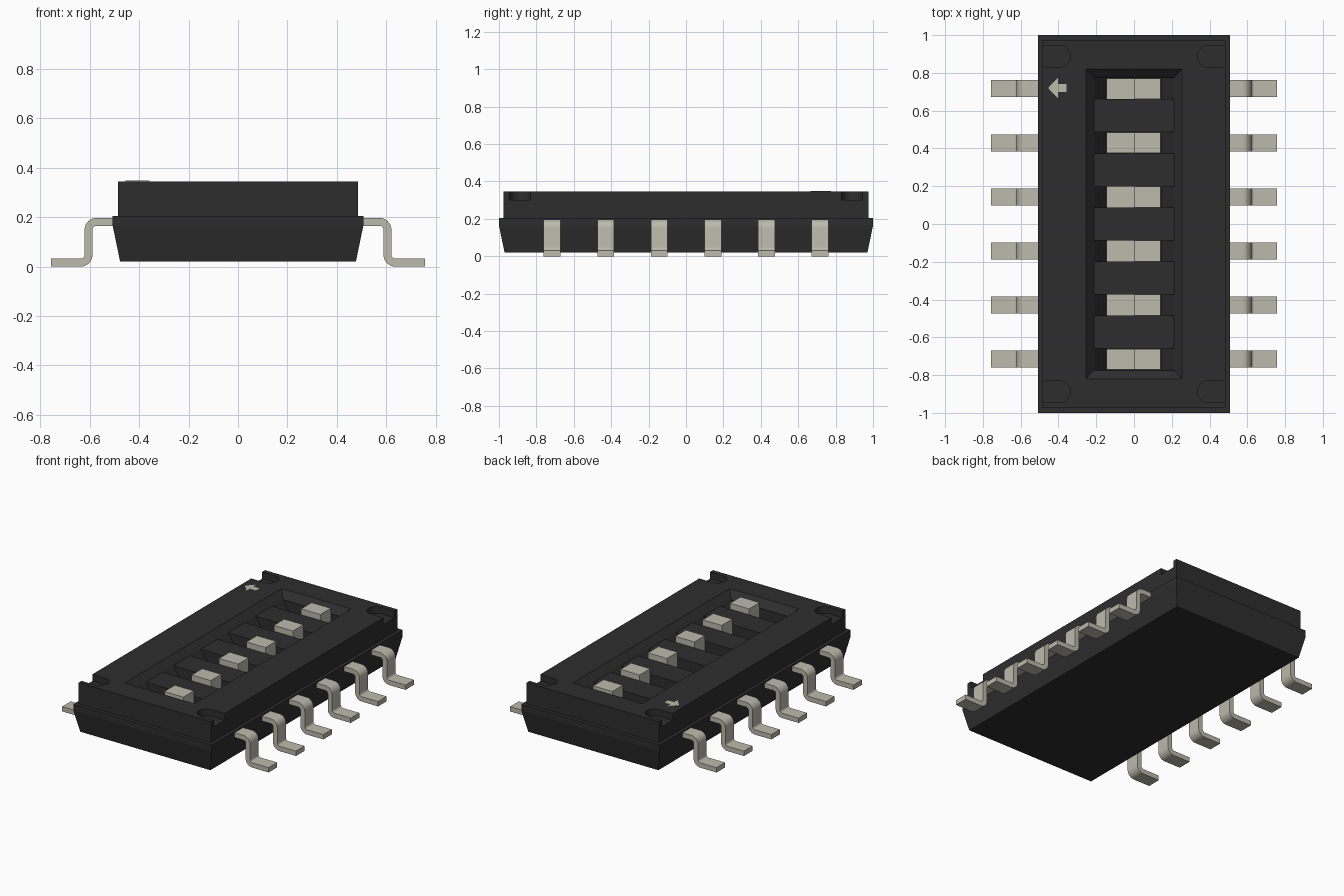
import bpy, bmesh, math
from mathutils import Vector

if "Cube" in bpy.data.objects:
    bpy.data.objects.remove(bpy.data.objects["Cube"], do_unlink=True)


def material(name, rgb):
    m = bpy.data.materials.new(name)
    m.use_nodes = True
    col = (*rgb, 1)
    m.diffuse_color = col
    bsdf = m.node_tree.nodes["Principled BSDF"]
    bsdf.inputs["Base Color"].default_value = col
    bsdf.inputs["Roughness"].default_value = 0.6
    return m


BLACK = material("black_plastic", (0.027, 0.027, 0.027))
METAL = material("pale_metal", (0.50, 0.495, 0.42))


def finish(name, bm, mat):
    bmesh.ops.recalc_face_normals(bm, faces=bm.faces)
    me = bpy.data.meshes.new(name)
    bm.to_mesh(me)
    bm.free()
    me.materials.append(mat)
    ob = bpy.data.objects.new(name, me)
    bpy.context.collection.objects.link(ob)
    return ob


def loft(name, rings, mat, cx=0, cy=0):
    """Stack of rectangles given as (half x, half y, z)."""
    bm = bmesh.new()
    loops = [[bm.verts.new((cx + sx * hx, cy + sy * hy, z))
              for sx, sy in ((-1, -1), (1, -1), (1, 1), (-1, 1))]
             for hx, hy, z in rings]
    bm.faces.new(loops[0])
    bm.faces.new(loops[-1])
    for a, b in zip(loops, loops[1:]):
        for i in range(4):
            j = (i + 1) % 4
            bm.faces.new((a[i], a[j], b[j], b[i]))
    return finish(name, bm, mat)


def prism(name, points, push, mat):
    """Flat outline of 3D points pushed along a vector."""
    bm = bmesh.new()
    face = bm.faces.new([bm.verts.new(p) for p in points])
    new = bmesh.ops.extrude_face_region(bm, geom=[face])["geom"]
    bmesh.ops.translate(bm, vec=push, verts=[v for v in new if isinstance(v, bmesh.types.BMVert)])
    return finish(name, bm, mat)


def cut(target, cutter):
    mod = target.modifiers.new("cut", "BOOLEAN")
    mod.operation, mod.solver, mod.object = "DIFFERENCE", "EXACT", cutter
    deps = bpy.context.evaluated_depsgraph_get()
    mesh = bpy.data.meshes.new_from_object(target.evaluated_get(deps))
    target.modifiers.remove(mod)
    target.data = mesh
    bpy.data.objects.remove(cutter, do_unlink=True)


TOP, LEDGE = 0.345, 0.30
rows = [-0.716 + 0.2865 * i for i in range(6)]

# Housing: tapered base with a stepped-in upper block
housing = loft("housing", [(0.477, 0.97, 0.02), (0.507, 1.0, 0.165), (0.507, 1.0, 0.205),
                           (0.485, 0.975, 0.205), (0.485, 0.975, TOP)], BLACK)

# Bevelled recess, then a sloping slot for each switch
cut(housing, loft("recess_cutter", [(0.213, 0.775, LEDGE), (0.265, 0.831, TOP + 0.011)], BLACK))
for y in rows:
    cut(housing, loft("slot_cutter", [(0.145, 0.056, 0.20), (0.213, 0.056, LEDGE),
                                      (0.213, 0.056, LEDGE + 0.015)], BLACK, cy=y))

# Round-ended corner notches, open to the sides
for sx in (-1, 1):
    for sy in (-1, 1):
        pts = [(sx * 0.55, sy * 0.888 + 0.057, LEDGE)]
        for i in range(17):
            a = math.pi * (0.5 + i / 16)
            pts.append((sx * (0.392 + 0.057 * math.cos(a)), sy * 0.888 + 0.057 * math.sin(a), LEDGE))
        pts.append((sx * 0.55, sy * 0.888 - 0.057, LEDGE))
        cut(housing, prism("notch_cutter", pts, (0, 0, 0.1), BLACK))

# Sliders: low plate on one half, raised knob on the other
for n, y in enumerate(rows, 1):
    loft(f"slider_plate_{n}", [(0.0725, 0.055, 0.19), (0.0725, 0.055, 0.215)], METAL, -0.0725, y)
    loft(f"slider_knob_{n}", [(0.07, 0.055, 0.19), (0.07, 0.055, 0.338)], METAL, 0.07, y)

# Direction arrow plate
arrow = [(-0.455, 0), (-0.403, -0.054), (-0.403, -0.02), (-0.358, -0.02),
         (-0.358, 0.02), (-0.403, 0.02), (-0.403, 0.054)]
prism("direction_arrow", [(x, 0.72 + y, TOP - 0.002) for x, y in arrow], (0, 0, 0.005), METAL)


# Gull-wing pins: two rounded bends joining three straight runs
def pin_outline(half=0.016, r=0.032):
    knee, high, low = 0.605, 0.181, 0.016
    path = [(0.48, high, 0, 1)]                      # x, z, normal x, normal z
    for i in range(9):
        a = math.pi / 2 * (1 - i / 8)
        c, s = math.cos(a), math.sin(a)
        path.append((knee - r + r * c, high - r + r * s, c, s))
    for i in range(9):
        a = math.pi / 2 * i / 8
        c, s = math.cos(a), math.sin(a)
        path.append((knee + r - r * c, low + r - r * s, c, s))
    path.append((0.757, low, 0, 1))
    outer = [(x + nx * half, z + nz * half) for x, z, nx, nz in path]
    inner = [(x - nx * half, z - nz * half) for x, z, nx, nz in path]
    return outer + inner[::-1]


outline = pin_outline()
for side, sx in (("right", -1), ("left", 1)):
    for n, y in enumerate(rows, 1):
        pin = prism(f"{side}_pin_{n}", [(sx * x, y - 0.045, z) for x, z in outline],
                    Vector((0, 0.09, 0)), METAL)
        bpy.ops.object.select_all(action="DESELECT")
        pin.select_set(True)
        bpy.context.view_layer.objects.active = pin
        bpy.ops.object.shade_smooth_by_angle(angle=math.radians(30))
